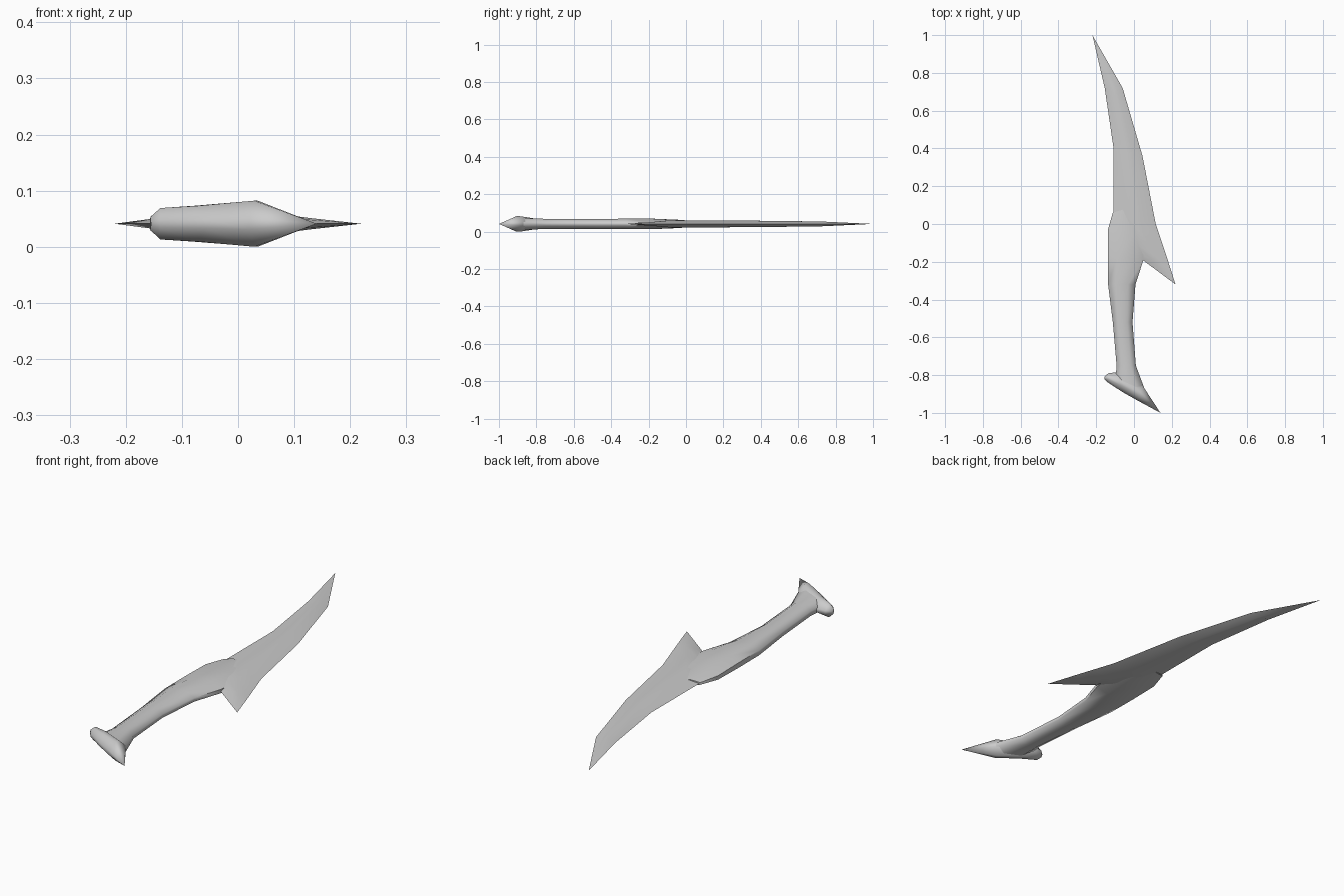
import bpy
import bmesh
import math
from mathutils import Vector

cube = bpy.data.objects.get("Cube")
if cube:
    bpy.data.objects.remove(cube, do_unlink=True)

grey = bpy.data.materials.new("plain_grey")
grey.use_nodes = True
COLOUR = (0.6, 0.6, 0.6, 1)
grey.diffuse_color = COLOUR
grey.node_tree.nodes["Principled BSDF"].inputs["Base Color"].default_value = COLOUR

MID = 0.041  # height of the flat middle plane


def loft(name, outline, sections):
    """Skin a chain of sections: left point, right point, half thickness.
    The outline gives (fraction across, fraction of thickness) for the top."""
    ring = outline + [(f, -h) for f, h in reversed(outline)]
    bm = bmesh.new()
    rows = []
    for left, right, thick in sections:
        a, b = Vector(left), Vector(right)
        row = []
        for f, h in ring:
            p = a.lerp(b, f)
            row.append(bm.verts.new((p.x, p.y, MID + h * thick)))
        rows.append(row)
    n = len(ring)
    for low, high in zip(rows, rows[1:]):
        for i in range(n):
            j = (i + 1) % n
            bm.faces.new((low[i], low[j], high[j], high[i]))
    bm.faces.new(rows[0])
    bm.faces.new(rows[-1])
    bmesh.ops.remove_doubles(bm, verts=bm.verts, dist=0.0005)
    bmesh.ops.recalc_face_normals(bm, faces=bm.faces)
    mesh = bpy.data.meshes.new(name)
    bm.to_mesh(mesh)
    bm.free()
    mesh.materials.append(grey)
    obj = bpy.data.objects.new(name, mesh)
    bpy.context.collection.objects.link(obj)
    bpy.ops.object.select_all(action="DESELECT")
    obj.select_set(True)
    bpy.context.view_layer.objects.active = obj
    bpy.ops.object.shade_smooth_by_angle(angle=math.radians(65))
    return obj


# Blade with two sharp edges, running back into the hooked spike
loft("blade", [(0, 0), (0.35, 1), (0.65, 1), (1, 0)], [
    ((-0.22, 1.0), (-0.22, 1.0), 0),
    ((-0.155, 0.72), (-0.06, 0.72), 0.013),
    ((-0.108, 0.4), (0.045, 0.36), 0.017),
    ((-0.108, 0.06), (0.115, 0), 0.019),
    ((-0.08, -0.1), (0.145, -0.09), 0.018),
    ((0.045, -0.19), (0.175, -0.18), 0.01),
    ((0.22, -0.32), (0.22, -0.32), 0),
])

# Bowed grip, blending into the blade
loft("grip", [(0, 0.4), (0.27, 1), (0.73, 1), (1, 0.3)], [
    ((-0.10, -0.85), (0.055, -0.87), 0.031),
    ((-0.092, -0.75), (0.01, -0.75), 0.027),
    ((-0.112, -0.52), (-0.008, -0.52), 0.026),
    ((-0.137, -0.32), (0.008, -0.32), 0.028),
    ((-0.138, -0.17), (0.05, -0.19), 0.028),
    ((-0.138, -0.03), (0.05, -0.06), 0.022),
    ((-0.112, 0.06), (0.02, 0.1), 0.012),
])

# Slanted pommel with a pointed end
loft("pommel", [(0, 0.25), (0.4, 1), (0.65, 1), (1, 0.25)], [
    ((-0.157, -0.808), (-0.155, -0.822), 0.012),
    ((-0.135, -0.79), (-0.14, -0.838), 0.028),
    ((-0.09, -0.785), (-0.06, -0.89), 0.032),
    ((0.045, -0.855), (0.02, -0.935), 0.041),
    ((0.14, -1.0), (0.14, -1.0), 0),
])
